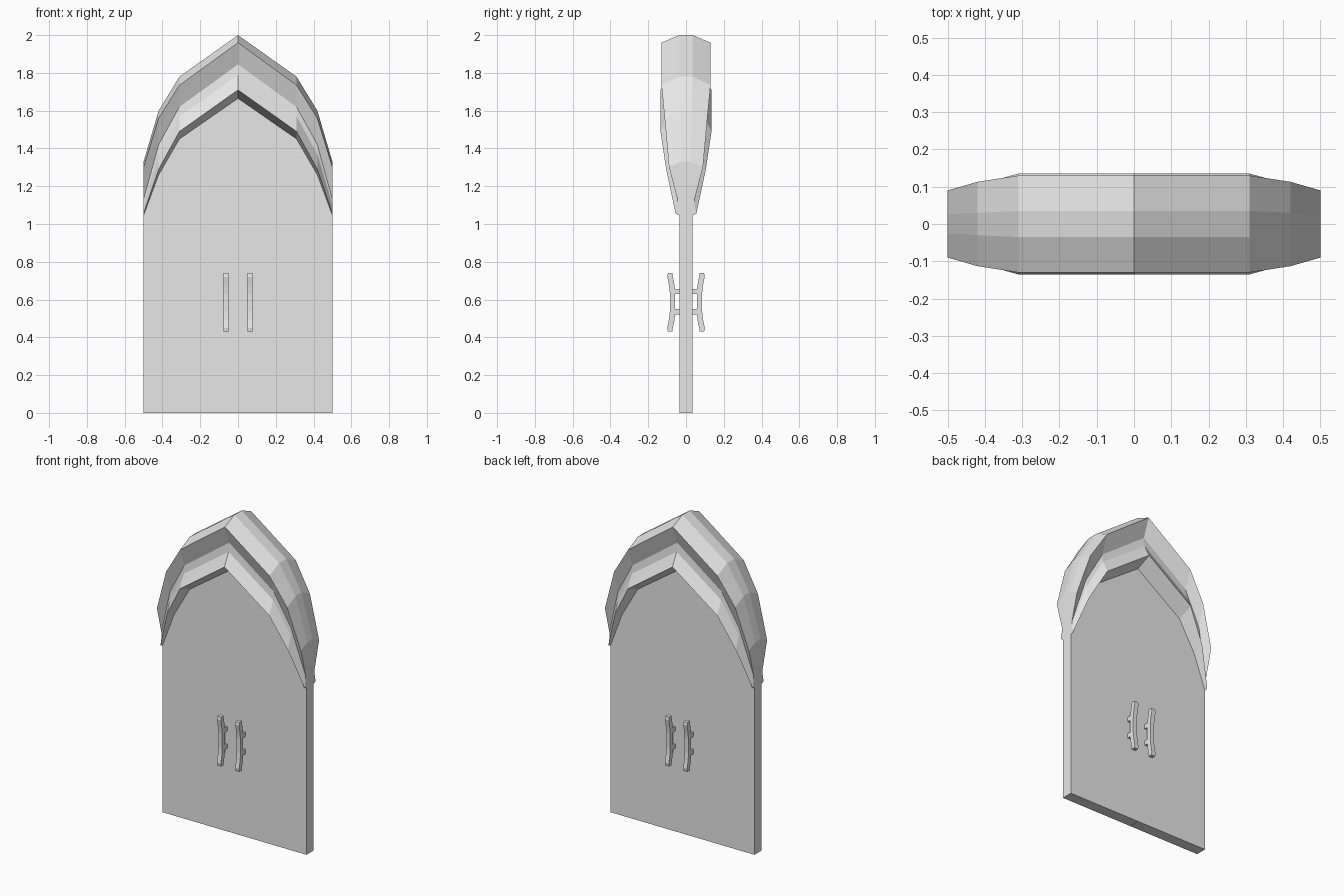
import bpy, bmesh

cube = bpy.data.objects.get("Cube")
if cube:
    bpy.data.objects.remove(cube, do_unlink=True)

grey = bpy.data.materials.new("light_grey")
grey.use_nodes = True
grey.diffuse_color = (0.8, 0.8, 0.8, 1)
grey.node_tree.nodes["Principled BSDF"].inputs["Base Color"].default_value = (0.8, 0.8, 0.8, 1)


def loft(name, rings):
    """Skin matching closed rings and cap both ends."""
    bm = bmesh.new()
    loops = [[bm.verts.new(p) for p in ring] for ring in rings]
    n = len(loops[0])
    for a, b in zip(loops, loops[1:]):
        for i in range(n):
            j = (i + 1) % n
            bm.faces.new((a[i], a[j], b[j], b[i]))
    bm.faces.new(loops[0])
    bm.faces.new(loops[-1])
    bmesh.ops.recalc_face_normals(bm, faces=bm.faces)
    mesh = bpy.data.meshes.new(name)
    bm.to_mesh(mesh)
    bm.free()
    mesh.materials.append(grey)
    obj = bpy.data.objects.new(name, mesh)
    bpy.context.collection.objects.link(obj)
    return obj


T = 0.035  # half thickness of the doors

# Hood sections from centre to end: x, then (y, z) of
# ridge, upper edge, recess top, recess bottom, lip, underside
half = [
    (0.00, [(T, 2.00), (0.13, 1.96), (0.088, 1.845), (0.093, 1.79), (0.135, 1.71), (T, 1.665)]),
    (0.31, [(T, 1.78), (0.13, 1.735), (0.088, 1.62), (0.093, 1.57), (0.135, 1.49), (T, 1.45)]),
    (0.42, [(0.03, 1.60), (0.113, 1.56), (0.075, 1.42), (0.077, 1.37), (0.105, 1.29), (T, 1.26)]),
    (0.50, [(0.026, 1.33), (0.09, 1.30), (0.045, 1.13), (0.044, 1.10), (0.055, 1.055), (T, 1.045)]),
]


def section(x, pts):
    return [(x, -y, z) for y, z in pts] + [(x, y, z) for y, z in reversed(pts)]


rings = [section(-x, p) for x, p in reversed(half[1:])]
rings += [section(x, p) for x, p in half]
loft("arched_hood", rings)

# Door leaves, tops tucked just inside the hood
for side, label in ((1, "left"), (-1, "right")):
    outline = [(0.001, 0), (0.5, 0)]
    outline += [(max(x, 0.001), p[-1][1] + 0.005) for x, p in reversed(half)]
    loft(label + "_door", [[(side * x, y, z) for x, z in outline] for y in (-T, T)])

# Bowed pull handles with two posts, on both faces of each leaf
MID = 0.585
upper = [(0.058, 0.0), (0.058, 0.07), (0.064, 0.11), (0.072, 0.145), (0.070, 0.155),
         (0.096, 0.155), (0.099, 0.135), (0.090, 0.09), (0.085, 0.045), (0.085, 0.0)]
bar = [(y, MID + d) for y, d in upper] + [(y, MID - d) for y, d in reversed(upper[1:-1])]


def post(z):
    return [(T - 0.005, z - 0.014), (0.065, z - 0.014), (0.065, z + 0.014), (T - 0.005, z + 0.014)]


for sx, leaf in ((1, "left"), (-1, "right")):
    for sy, face in ((-1, "front"), (1, "back")):
        parts = {"handle_bar": bar, "handle_lower_post": post(MID - 0.05),
                 "handle_upper_post": post(MID + 0.058)}
        for part, profile in parts.items():
            loft(f"{face}_{leaf}_{part}",
                 [[(sx * x, sy * y, z) for y, z in profile] for x in (0.05, 0.077)])
